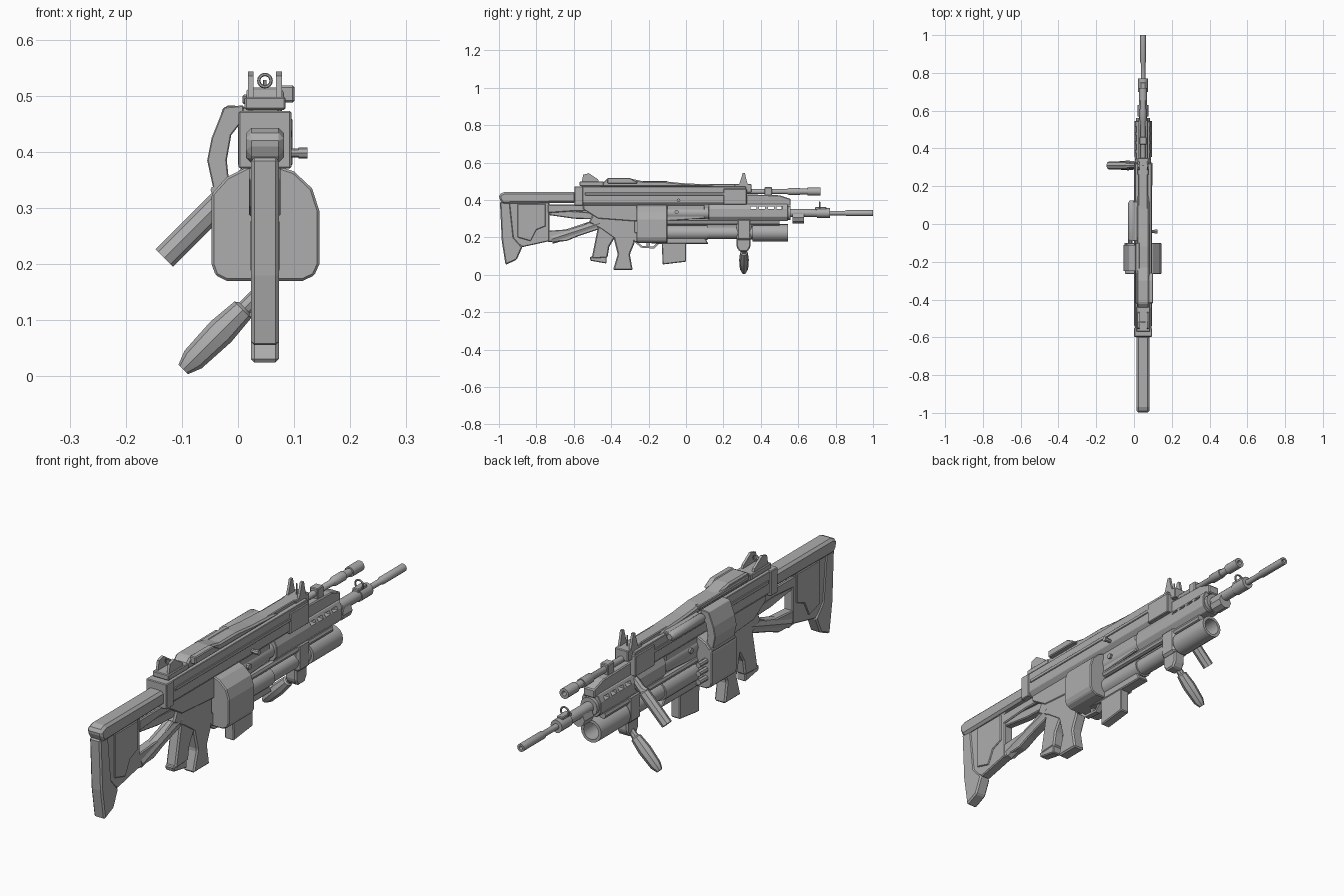
import bpy, bmesh, math
from mathutils import Vector

CX = 0.048  # centre line of the body
grey = bpy.data.materials.new("grey metal")
grey.diffuse_color = (0.42, 0.42, 0.42, 1)


def finish(name, bm, bevel=0, smooth=False):
    bmesh.ops.recalc_face_normals(bm, faces=bm.faces)
    me = bpy.data.meshes.new(name)
    bm.to_mesh(me)
    bm.free()
    me.materials.append(grey)
    ob = bpy.data.objects.new(name, me)
    bpy.context.collection.objects.link(ob)
    if bevel:
        m = ob.modifiers.new("bevel", "BEVEL")
        m.width, m.segments, m.limit_method = bevel, 1, "ANGLE"
    if smooth:
        bpy.ops.object.select_all(action="DESELECT")
        ob.select_set(True)
        bpy.context.view_layer.objects.active = ob
        bpy.ops.object.shade_smooth_by_angle(angle=math.radians(35))
    return ob


def prism(name, pts, a, b, axis="x", bevel=0.004):
    """Extrude an outline: (y, z) along x, or (x, z) along y."""
    bm = bmesh.new()
    place = (lambda p, t: (t, p[0], p[1])) if axis == "x" else (lambda p, t: (p[0], t, p[1]))
    f = bm.faces.new([bm.verts.new(place(p, a)) for p in pts])
    r = bmesh.ops.extrude_face_region(bm, geom=[f])
    d = Vector((b - a, 0, 0)) if axis == "x" else Vector((0, b - a, 0))
    bmesh.ops.translate(bm, vec=d, verts=[v for v in r["geom"] if isinstance(v, bmesh.types.BMVert)])
    return finish(name, bm, bevel)


def body(name, pts, w, bevel=0.004):
    return prism(name, pts, CX - w / 2, CX + w / 2, "x", bevel)


def block(name, x, y, z, bevel=0.003):
    return prism(name, [(y[0], z[0]), (y[1], z[0]), (y[1], z[1]), (y[0], z[1])], x[0], x[1], "x", bevel)


def lathe(name, rings, origin, direction=(0, 1, 0), n=16):
    """Rings of (distance, radius) along a direction."""
    bm = bmesh.new()
    q = Vector((0, 0, 1)).rotation_difference(Vector(direction))
    loops = []
    for d, r in rings:
        loops.append([bm.verts.new(Vector(origin) + q @ Vector((r * math.cos(2 * math.pi * i / n),
                      r * math.sin(2 * math.pi * i / n), d))) for i in range(n)])
    for p, s in zip(loops, loops[1:]):
        for i in range(n):
            bm.faces.new((p[i], p[(i + 1) % n], s[(i + 1) % n], s[i]))
    bm.faces.new(loops[0])
    bm.faces.new(loops[-1])
    return finish(name, bm, 0, True)


def rod(name, a, b, r, n=8):
    d = Vector(b) - Vector(a)
    return lathe(name, [(0, r), (d.length, r)], a, d.normalized(), n)


def ring(name, loc, R, r):
    bpy.ops.mesh.primitive_torus_add(location=loc, rotation=(math.pi / 2, 0, 0), major_radius=R,
                                     minor_radius=r, major_segments=16, minor_segments=6)
    bpy.context.object.name = name
    bpy.context.object.data.materials.append(grey)


# Stock: top bar, butt, cheek plate and struts
body("stock_top_bar", [(-1, .43), (-.97, .443), (-.59, .443), (-.59, .385), (-.98, .38), (-.997, .4)], .068, .01)
body("stock_butt", [(-.995, .39), (-.94, .385), (-.92, .2), (-.875, .148), (-.905, .08), (-.965, .053), (-.985, .18)], .05, .006)
body("stock_plate", [(-.95, .39), (-.73, .39), (-.73, .18), (-.875, .148), (-.95, .2)], .042)
body("stock_rib", [(-.9, .38), (-.75, .38), (-.75, .26), (-.8, .24), (-.83, .18), (-.9, .2)], .05, .003)
body("stock_upper_strut", [(-.74, .375), (-.43, .375), (-.43, .335), (-.6, .34), (-.74, .33)], .046)
body("stock_middle_strut", [(-.74, .35), (-.45, .33), (-.45, .295), (-.6, .3), (-.74, .32)], .034)
body("stock_lower_strut", [(-.74, .235), (-.6, .245), (-.46, .31), (-.46, .245), (-.58, .205), (-.64, .18), (-.74, .175)], .04)
rod("stock_rod", (CX, -.72, .19), (CX, -.46, .275), .026)

# Receiver
prism("receiver", [(.005, .472), (.092, .472), (.092, .388), (.075, .37), (.021, .37), (.005, .388)], -.595, .32, "y", .002)
body("receiver_lower", [(-.55, .385), (.1, .385), (.1, .3), (-.2, .28), (-.47, .3), (-.55, .35)], .056)
block("receiver_rib", (.001, .096), (-.54, .3), (.425, .44), .002)
block("receiver_front_collar", (0, .097), (.2, .325), (.375, .46))
block("receiver_rear_collar", (.001, .095), (-.597, -.55), (.37, .473))
block("top_rail", (CX - .025, CX + .025), (-.56, .27), (.465, .485))

# Top cover and feed tray
body("top_cover", [(-.47, .47), (-.42, .515), (-.3, .515), (-.23, .5), (-.12, .5), (-.02, .49), (.12, .483), (.16, .47)], .066, .008)
prism("cover_side_plate", [(-.42, .488), (-.42, .518), (-.3, .518), (-.26, .495), (-.26, .488)], .075, .101)
block("cover_left_plate", (.008, .03), (-.42, -.1), (.485, .502))
lathe("feed_tray", [(0, .014), (.01, .019), (.2, .019), (.215, .012)], (-.012, -.09, .465), n=10)
block("feed_tray_bridge", (-.01, .03), (-.09, .12), (.462, .48))
prism("feed_chute", [(.01, .483), (-.025, .48), (-.047, .425), (-.055, .385), (-.043, .33),
                     (-.014, .33), (-.02, .385), (-.012, .43), (.01, .458)], -.25, -.11, "y", .002)

# Ammunition box
prism("ammo_box", [(-.047, .2), (-.04, .18), (-.02, .17), (.115, .17), (.136, .18), (.145, .2), (.145, .295),
                   (.132, .335), (.1, .365), (.07, .375), (.02, .375), (-.02, .355), (-.047, .325)], -.265, -.1, "y", .004)
for i, z in enumerate((.215, .25, .285)):
    rod("box_pin_%d" % i, (-.02, -.11, z), (-.02, -.05, z), .011)
rod("chute_hinge", (-.042, -.25, .332), (-.042, -.1, .332), .007)

# Charging handle and bolts
rod("charging_handle", (.09, -.04, .398), (.124, -.04, .398), .008)
rod("charging_knob", (.108, -.04, .398), (.124, -.04, .398), .01)
rod("body_bolt", (CX - .04, -.05, .335), (CX + .042, -.05, .335), .011)

# Pistol grip: front leg and slanted rear leg
body("grip_neck", [(-.48, .36), (-.27, .37), (-.27, .18), (-.38, .19), (-.45, .24), (-.52, .28)], .05, .006)
body("grip_front_leg", [(-.4, .25), (-.28, .25), (-.275, .17), (-.3, .11), (-.285, .025), (-.39, .025), (-.365, .11)], .05, .006)
body("grip_rear_leg", [(-.47, .26), (-.35, .25), (-.41, .15), (-.42, .09), (-.505, .085), (-.49, .16)], .046, .006)
body("grip_foot", [(-.515, .095), (-.425, .11), (-.425, .06), (-.51, .075)], .04)

# Trigger guard and lower magazine
body("trigger_guard", [(-.28, .18), (-.24, .145), (-.17, .14), (-.13, .18), (-.145, .18), (-.175, .15), (-.235, .155), (-.265, .18)], .022, 0)
body("trigger", [(-.21, .19), (-.19, .19), (-.195, .15), (-.21, .155)], .01, 0)
body("magazine", [(-.13, .19), (0, .19), (0, .07), (-.125, .055)], .042)
body("launcher_frame", [(-.28, .23), (-.1, .2), (.1, .2), (.12, .165), (-.13, .165), (-.28, .175)], .048)

# Handguard with slots
c = [(CX - .043, .31), (CX - .026, .288), (CX + .026, .288), (CX + .043, .31), (CX + .043, .352), (CX + .03, .378),
     (CX - .03, .378), (CX - .043, .352)]
guard = prism("handguard", c, .12, .545, "y", .002)
for i in range(4):
    y = .36 + .047 * i
    cut = block("slot_cutter_%d" % i, (-.1, .2), (y - .016, y + .016), (.352, .366), 0)
    cut.hide_render = True
    cut.hide_viewport = True
    m = guard.modifiers.new("slot", "BOOLEAN")
    m.operation, m.object = "DIFFERENCE", cut
lathe("handguard_sleeve", [(0, .034), (.25, .034)], (CX, -.11, .33), n=12)
body("upper_rail", [(.3, .43), (.5, .425), (.56, .405), (.56, .37), (.3, .37)], .05)

# Barrels, hollow at the muzzle
lathe("main_barrel", [(0, .038), (.05, .038), (.05, .022), (.19, .022), (.19, .026), (.26, .026), (.26, .012),
                      (.34, .012), (.35, .016), (.49, .016), (.49, .008), (.44, .008)], (CX, .51, .33), n=12)
lathe("barrel_clamp", [(0, .03), (.06, .03)], (CX, .57, .305), n=8)
lathe("gas_tube", [(0, .013), (.24, .013), (.25, .019), (.31, .019), (.31, .015), (.35, .015), (.35, .021),
                   (.42, .021), (.42, .01), (.38, .01)], (CX, .3, .445), n=12)
lathe("launcher_tube", [(0, .04), (.22, .04), (.22, .034), (.4, .034), (.46, .036), (.46, .046), (.65, .046),
                        (.65, .034), (.5, .034)], (CX, -.105, .225), n=16)
for s in (-1, 1):
    rod("launcher_rail", (CX + s * .02, -.1, .278), (CX + s * .02, .5, .278), .014)

# Sights: ears with a ring, and a hooded post on the barrel
for s in (-1, 1):
    x = CX + s * .025
    prism("rear_sight_ear", [(-.56, .48), (-.55, .535), (-.52, .543), (-.47, .51), (-.46, .48)], x - .005, x + .005, "x", 0)
    prism("front_sight_ear", [(.275, .455), (.29, .5), (.303, .543), (.315, .543), (.325, .5), (.34, .455)], x - .005, x + .005, "x", 0)
block("rear_sight_base", (.012, .085), (-.57, -.44), (.475, .498))
block("front_sight_base", (.018, .078), (.26, .35), (.44, .485))
ring("rear_sight_ring", (CX, -.52, .527), .011, .003)
rod("front_sight_post", (CX, .31, .48), (CX, .31, .528), .003, 6)
block("small_rail_stop", (CX - .018, CX + .018), (.42, .46), (.42, .468))
block("barrel_sight_base", (CX - .014, CX + .014), (.69, .75), (.345, .362))
ring("barrel_sight_hood", (CX, .715, .37), .018, .004)

# Foregrip mount and the two angled handles
block("grip_mount", (CX - .036, CX + .036), (.27, .35), (.185, .3), .01)
body("grip_mount_lower", [(.27, .2), (.345, .2), (.345, .15), (.33, .125), (.285, .125), (.27, .15)], .05, .006)
d = Vector((-1, 0, -1)).normalized()
lathe("upper_handle", [(-.06, .016), (0, .016), (.005, .022), (.15, .022)], (-.025, .31, .317), d, 8)
rod("upper_handle_arm", (-.04, .31, .32), (CX, .31, .34), .014)
lathe("lower_handle", [(-.06, .014), (0, .014), (.005, .021), (.06, .026), (.13, .022), (.155, .012)],
      (.012, .31, .122), d, 8)
